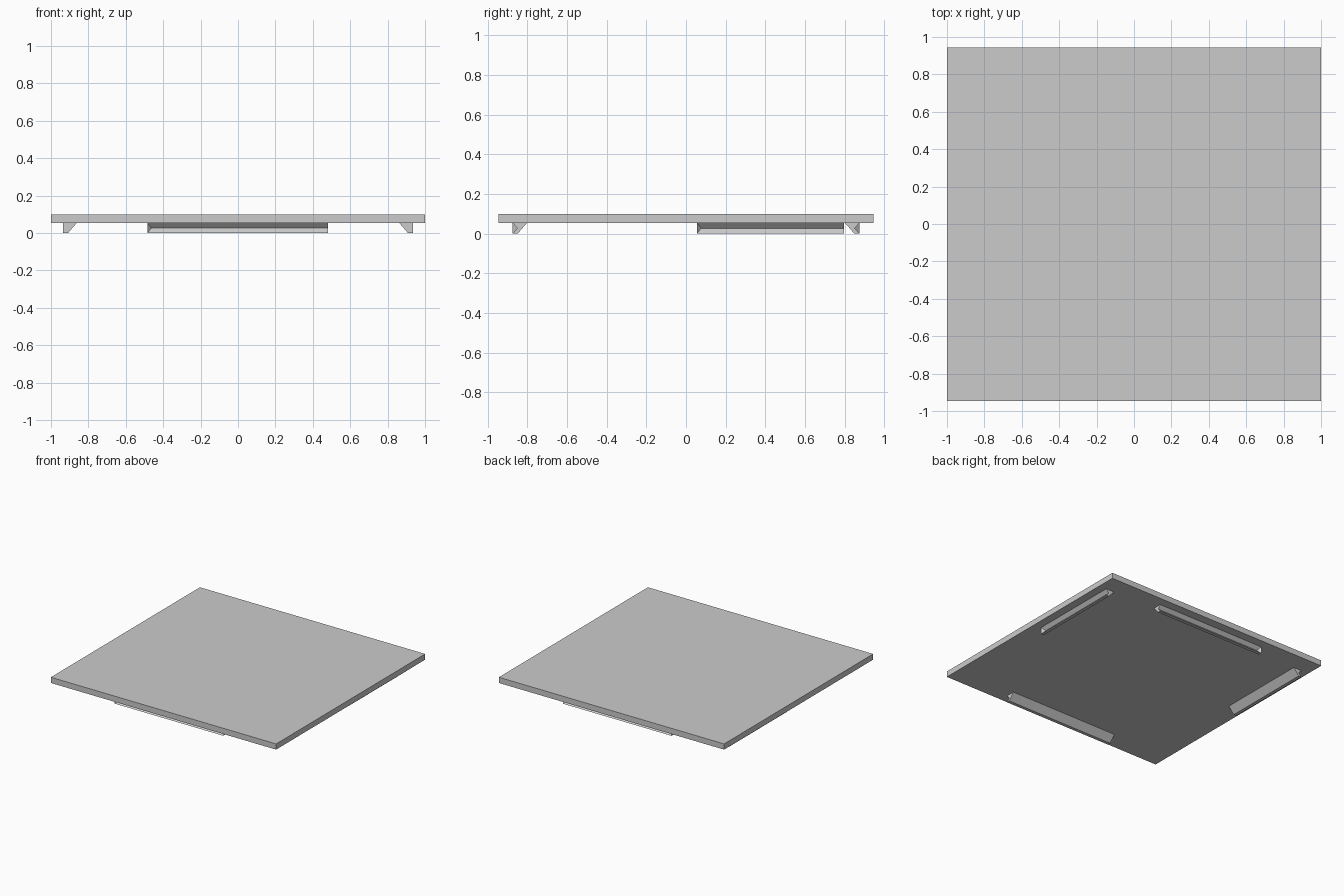
import bpy
import bmesh
from mathutils import Vector

old = bpy.data.objects.get("Cube")
if old:
    bpy.data.objects.remove(old, do_unlink=True)

PLATE_BOTTOM, PLATE_TOP = 0.054, 0.1

grey = bpy.data.materials.new("plain grey")
grey.use_nodes = True
colour = (0.6, 0.6, 0.6, 1)
grey.diffuse_color = colour
grey.node_tree.nodes["Principled BSDF"].inputs["Base Color"].default_value = colour


def finish(name, bm):
    bmesh.ops.recalc_face_normals(bm, faces=bm.faces)
    mesh = bpy.data.meshes.new(name)
    bm.to_mesh(mesh)
    bm.free()
    mesh.materials.append(grey)
    obj = bpy.data.objects.new(name, mesh)
    bpy.context.collection.objects.link(obj)


def rail(name, start, along, inward, length):
    """Wedge rail with a V groove outside, closed at its start and open at its end."""
    # section: inward distance, height; the last point is the groove's apex
    section = [(0, 0), (0.026, 0), (0.073, PLATE_BOTTOM), (0, PLATE_BOTTOM),
               (0.025, PLATE_BOTTOM / 2)]
    start, along, inward = Vector(start), Vector(along), Vector(inward)
    bm = bmesh.new()

    def ring(offsets):
        return [bm.verts.new(start + along * s + inward * d + Vector((0, 0, h)))
                for s, (d, h) in zip(offsets, section)]

    near = ring([0, 0, 0, 0, 0.022])
    far = ring([length] * 5)
    for i in range(5):
        j = (i + 1) % 5
        bm.faces.new((near[i], near[j], far[j], far[i]))
    bm.faces.new(far)
    bm.faces.new(near[:4])                      # closed end
    bm.faces.new((near[0], near[3], near[4]))   # slanted groove stop
    finish(name, bm)


# Flat top plate
bm = bmesh.new()
bmesh.ops.create_cube(bm, size=1)
bmesh.ops.scale(bm, vec=(2, 1.89, PLATE_TOP - PLATE_BOTTOM), verts=bm.verts)
bmesh.ops.translate(bm, vec=(0, 0, (PLATE_TOP + PLATE_BOTTOM) / 2), verts=bm.verts)
finish("top_plate", bm)

# Rails under the front and back edges, then the left and right edges
for name, side in (("front_rail", -1), ("back_rail", 1)):
    rail(name, (-0.485, side * 0.875, 0), (1, 0, 0), (0, -side, 0), 0.967)
for name, side in (("right_rail", -1), ("left_rail", 1)):
    rail(name, (side * 0.935, 0.055, 0), (0, 1, 0), (-side, 0, 0), 0.742)
